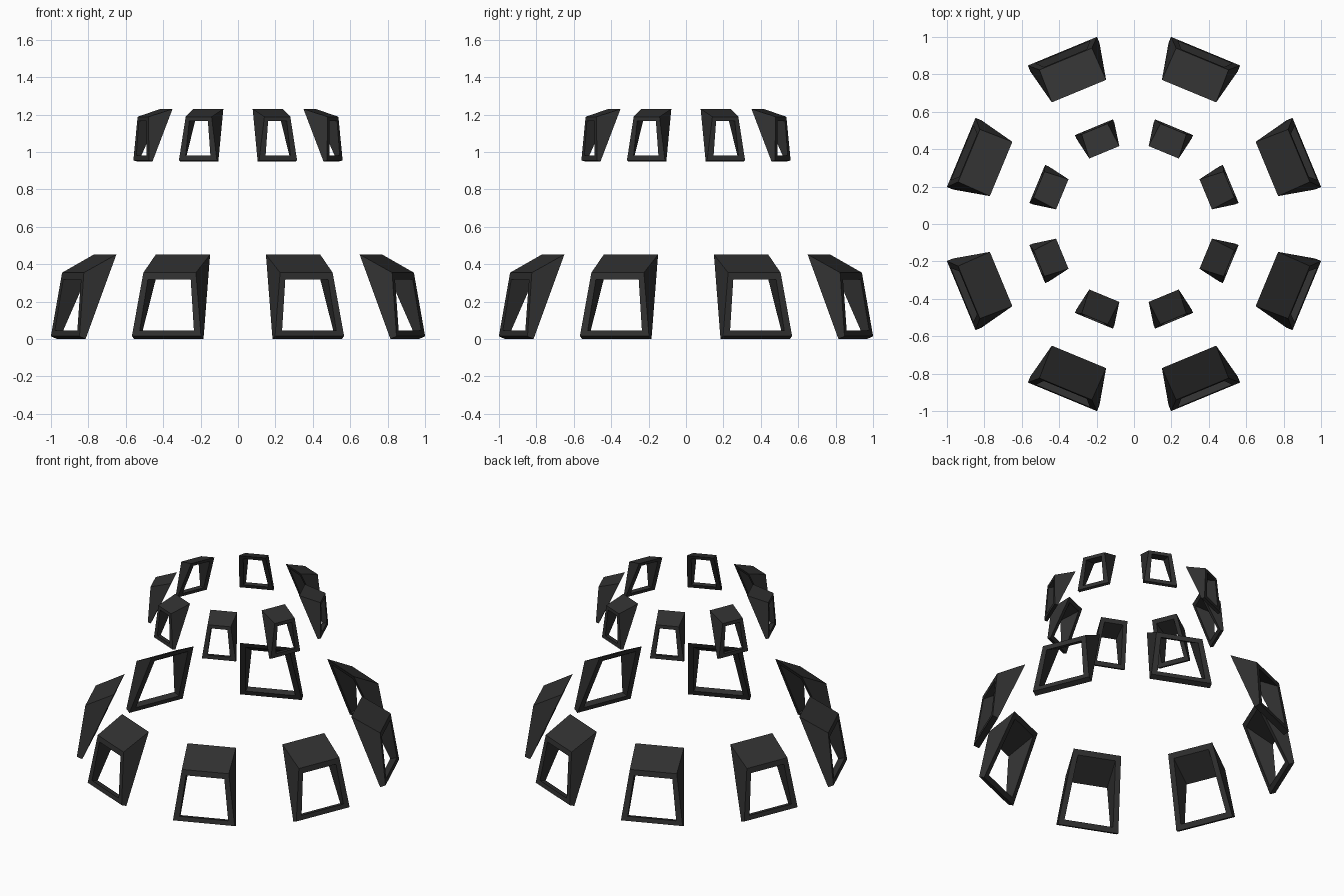
import bpy, bmesh, math

if "Cube" in bpy.data.objects:
    bpy.data.objects.remove(bpy.data.objects["Cube"])

dark = bpy.data.materials.new("dark_frame")
dark.diffuse_color = (0.03, 0.03, 0.03, 1)
dark.use_nodes = True
dark.node_tree.nodes["Principled BSDF"].inputs["Base Color"].default_value = dark.diffuse_color


def loop(bm, bottom, top):
    """Four corners from (radius, half width, height) of the bottom and top edges."""
    pts = []
    for (r, w, z), signs in ((bottom, (-1, 1)), (top, (1, -1))):
        for s in signs:
            pts.append(bm.verts.new((r, s * w, z)))
    return pts


def inset(bottom, top, edge):
    """Shrink a back edge pair by a frame width measured along the slope."""
    length = math.hypot(top[0] - bottom[0], top[2] - bottom[2])

    def at(d):
        f = d / length
        r, w, z = (a + (b - a) * f for a, b in zip(bottom, top))
        return (r, w - edge, z)
    return at(edge), at(length - edge)


def dormer_mesh(name, front, front_hole, back, edge):
    bm = bmesh.new()
    fo = loop(bm, *front)
    fi = loop(bm, *front_hole)
    bo = loop(bm, *back)
    bi = loop(bm, *inset(*back, edge))
    # front ring, outer walls, back ring, tunnel
    for a, b in ((fi, fo), (fo, bo), (bo, bi), (bi, fi)):
        for i in range(4):
            j = (i + 1) % 4
            bm.faces.new((a[i], a[j], b[j], b[i]))
    bmesh.ops.recalc_face_normals(bm, faces=bm.faces)
    me = bpy.data.meshes.new(name)
    bm.to_mesh(me)
    bm.free()
    me.materials.append(dark)
    return me


def ring(name, mesh):
    for k in range(8):
        ob = bpy.data.objects.new(f"{name}_{k + 1}", mesh)
        ob.rotation_euler.z = math.radians(22.5 + 45 * k)
        bpy.context.collection.objects.link(ob)


# Lower ring of large window frames
ring("lower_window_frame", dormer_mesh(
    "lower_window_frame",
    front=((1.0, 0.20, 0.015), (0.955, 0.152, 0.355)),
    front_hole=((0.995, 0.157, 0.045), (0.96, 0.124, 0.318)),
    back=((0.965, 0.20, 0.0), (0.769, 0.157, 0.452)),
    edge=0.036))

# Upper ring of small window frames
ring("upper_window_frame", dormer_mesh(
    "upper_window_frame",
    front=((0.56, 0.11, 0.955), (0.55, 0.075, 1.188)),
    front_hole=((0.559, 0.072, 0.98), (0.551, 0.054, 1.165)),
    back=((0.54, 0.11, 0.95), (0.415, 0.087, 1.23)),
    edge=0.028))
